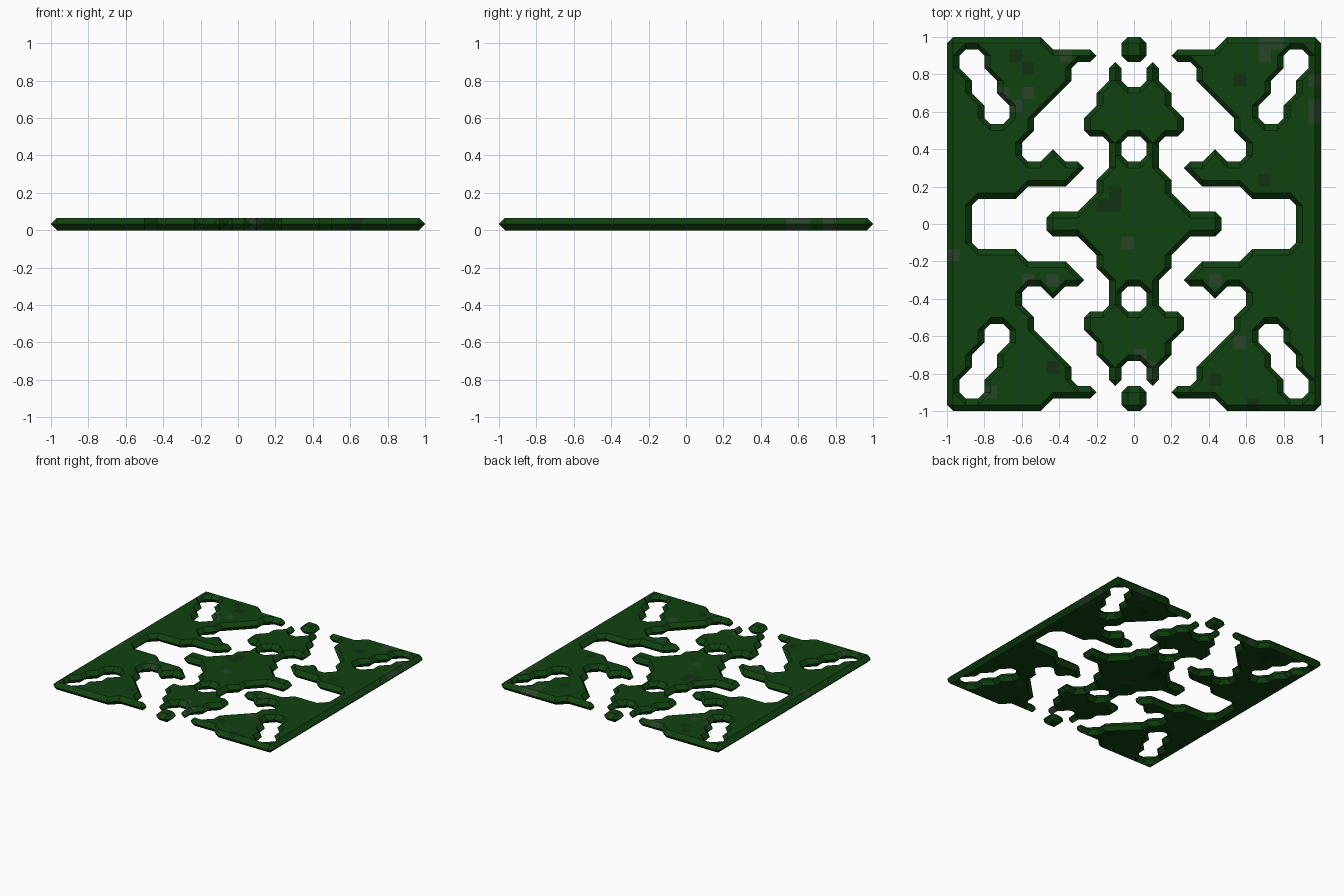
import bpy, bmesh, math
from mathutils import Vector

if "Cube" in bpy.data.objects:
    bpy.data.objects.remove(bpy.data.objects["Cube"])

P = 2 / 30            # grid pitch, also plate thickness


def material(name, rgb):
    m = bpy.data.materials.new(name)
    m.diffuse_color = (*rgb, 1)
    m.use_nodes = True
    m.node_tree.nodes["Principled BSDF"].inputs["Base Color"].default_value = m.diffuse_color
    return m


MATS = [material("green", (0.005, 0.055, 0.005)),
        material("grey_green", (0.02, 0.06, 0.02)),
        material("dark_green", (0.006, 0.032, 0.006))]

# Small discoloured squares: (column, row)
GREY = {(-6, 13), (-9, 10), (-11, 10), (-10, 9), (10, 14), (11, 14), (10, 13),
        (14, 11), (14, 8), (14, 9), (-15, -3), (-1, -2), (-7, -5), (-9, -5),
        (6, -5), (8, -10), (1, -12), (1, -13), (-12, -14), (0, -11)}
DARK = {(-9, 12), (8, 11), (10, 3), (-3, 1), (-2, 1), (-2, 2), (-7, -12),
        (6, -13), (9, -15), (-10, 13)}

# Quarter profiles: row -> filled column spans (start, end)
CENTRE = {0: [(0, 7)], 1: [(0, 4)], 2: [(0, 3)], 3: [(0, 3)], 4: [(0, 2)],
          5: [(1, 2)], 6: [(1, 2)], 7: [(0, 4)], 8: [(0, 4)], 9: [(0, 3)],
          10: [(0, 3)], 11: [(1, 2)], 12: [(1, 2)]}
SIDE = {0: [(13, 15)], 1: [(13, 15)], 2: [(9, 15)], 3: [(5, 15)], 4: [(4, 15)],
        5: [(6, 7), (9, 15)], 6: [(9, 15)], 7: [(8, 15)],
        8: [(8, 10), (12, 15)], 9: [(7, 10), (12, 15)],
        10: [(6, 11), (13, 15)], 11: [(5, 11), (13, 15)],
        12: [(5, 12), (14, 15)], 13: [(3, 12), (14, 15)], 14: [(7, 15)]}
STUD = {13: [(0, 1)], 14: [(0, 1)]}


def cells(rows, xs, ys):
    """Mirror a quarter profile into the chosen quadrants."""
    quarter = [(i, j) for j, spans in rows.items() for a, b in spans for i in range(a, b)]
    return {(i if sx > 0 else -1 - i, j if sy > 0 else -1 - j)
            for i, j in quarter for sx in xs for sy in ys}


def plate(name, filled):
    """Flat plate with knife-edged rim around the filled cells."""
    bm = bmesh.new()

    def face(pts):
        for flip in (False, True):
            q = [Vector((x * P, y * P, (P - z * P) if flip else z * P)) for x, y, z in pts]
            if flip:
                q.reverse()
            bm.faces.new([bm.verts.new(v) for v in q])

    for i in range(-16, 16):
        for j in range(-16, 16):
            ring = [(i, j), (i + 1, j), (i + 1, j + 1), (i, j + 1)]
            on = [c in filled for c in ring]
            top = [(x + .5, y + .5, 1) for x, y in ring]
            mid = [((top[k][0] + top[k - 3][0]) / 2, (top[k][1] + top[k - 3][1]) / 2, .5)
                   for k in range(4)]
            n = sum(on)
            if n >= 3:
                face([top[k] for k in range(4) if on[k]])
            if n == 4:
                continue
            # sloped rim along each run of filled corners
            for k in range(4):
                if on[k] and not on[k - 1]:
                    e = k
                    while on[(e + 1) % 4]:
                        e += 1
                    pts = [top[k], mid[k - 1], mid[e % 4]]
                    if e > k:
                        pts.append(top[e % 4])
                    face(pts[::-1])
    bmesh.ops.remove_doubles(bm, verts=bm.verts[:], dist=1e-4)
    # split on grid lines so the coloured squares have clean borders
    for k in range(-14, 15):
        for axis in (Vector((1, 0, 0)), Vector((0, 1, 0))):
            bmesh.ops.bisect_plane(bm, geom=bm.verts[:] + bm.edges[:] + bm.faces[:],
                                   plane_co=axis * k * P, plane_no=axis, dist=1e-5)
    for f in bm.faces:
        c = f.calc_center_median()
        key = (math.floor(c.x / P), math.floor(c.y / P))
        f.material_index = 1 if key in GREY else 2 if key in DARK else 0
    bmesh.ops.recalc_face_normals(bm, faces=bm.faces[:])
    bmesh.ops.dissolve_limit(bm, angle_limit=0.01, verts=bm.verts[:], edges=bm.edges[:],
                             delimit={'MATERIAL'})
    bmesh.ops.triangulate(bm, faces=[f for f in bm.faces if len(f.verts) > 4])
    me = bpy.data.meshes.new(name)
    bm.to_mesh(me)
    bm.free()
    for m in MATS:
        me.materials.append(m)
    bpy.context.collection.objects.link(bpy.data.objects.new(name, me))


plate("centre_piece", cells(CENTRE, (1, -1), (1, -1)))
for s, side in ((1, "right"), (-1, "left")):
    plate(side + "_panel", cells(SIDE, (s,), (1, -1)))
for s, end in ((1, "back"), (-1, "front")):
    plate(end + "_stud", cells(STUD, (1, -1), (s,)))
